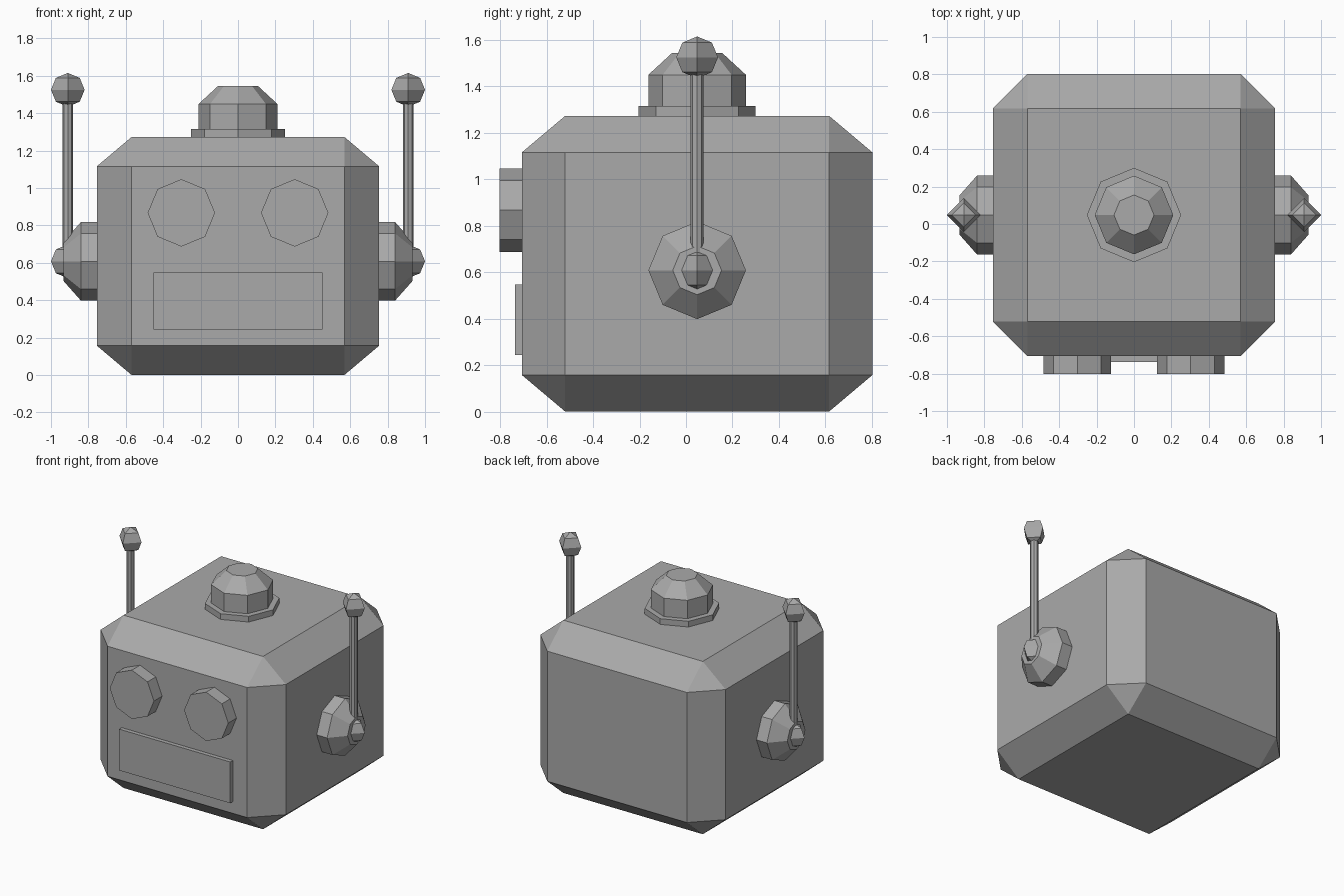
import bpy
import bmesh
import math
from mathutils import Vector, Matrix

cube = bpy.data.objects.get("Cube")
if cube:
    bpy.data.objects.remove(cube, do_unlink=True)

# One plain grey for the whole model
GREY = (0.4, 0.4, 0.4, 1)
grey = bpy.data.materials.new("plain grey")
grey.use_nodes = True
grey.diffuse_color = GREY
grey.node_tree.nodes["Principled BSDF"].inputs["Base Color"].default_value = GREY

MID_Y = 0.048    # centre line of the head
FACE_Y = -0.707  # front plane of the head
SIDE_X = 0.755   # side plane of the head
TOP_Z = 1.273    # top plane of the head


def finish(name, bm):
    bmesh.ops.recalc_face_normals(bm, faces=bm.faces)
    mesh = bpy.data.meshes.new(name)
    bm.to_mesh(mesh)
    bm.free()
    mesh.materials.append(grey)
    obj = bpy.data.objects.new(name, mesh)
    bpy.context.collection.objects.link(obj)
    return obj


def turned(name, origin, axis, profile, sides=8):
    """Stack of (radius, distance) rings along an axis, capped at both ends."""
    turn = Vector((0, 0, 1)).rotation_difference(Vector(axis)).to_matrix()
    bm = bmesh.new()
    rings = []
    for radius, dist in profile:
        ring = []
        for i in range(sides):
            a = math.tau * i / sides
            point = Vector((radius * math.cos(a), radius * math.sin(a), dist))
            ring.append(bm.verts.new(Vector(origin) + turn @ point))
        rings.append(ring)
    for low, high in zip(rings, rings[1:]):
        for i in range(sides):
            j = (i + 1) % sides
            bm.faces.new((low[i], low[j], high[j], high[i]))
    bm.faces.new(rings[0])
    bm.faces.new(rings[-1])
    return finish(name, bm)


def box(name, centre, size, bevel=0):
    """Box; the bevel is cut on a unit-style cube first so it scales with it."""
    bm = bmesh.new()
    bmesh.ops.create_cube(bm, size=1)
    if bevel:
        bmesh.ops.bevel(bm, geom=bm.edges[:], offset=bevel, segments=1,
                        affect='EDGES', clamp_overlap=True)
    bm.transform(Matrix.Translation(centre) @ Matrix.Diagonal((*size, 1)))
    return finish(name, bm)


def ball(name, centre, radius):
    """Four-sided ball with points on the axes."""
    bm = bmesh.new()
    bmesh.ops.create_uvsphere(bm, u_segments=4, v_segments=4, radius=radius)
    bm.transform(Matrix.Translation(centre))
    return finish(name, bm)


# Head block with chamfered edges
box("head", (0, MID_Y, TOP_Z / 2), (2 * SIDE_X, 2 * SIDE_X, TOP_Z), bevel=0.1235)

# Mouth plate
box("mouth", (0, FACE_Y - 0.015, 0.395), (0.905, 0.03, 0.304))

# Lamp on top
turned("lamp_base", (0, MID_Y, TOP_Z), (0, 0, 1), [(0.252, 0), (0.252, 0.042)])
turned("lamp_dome", (0, MID_Y, TOP_Z), (0, 0, 1),
       [(0.21, 0.042), (0.21, 0.177), (0.107, 0.272)])

# Paired parts
for side, s in (("left", 1), ("right", -1)):
    turned(side + "_eye", (s * 0.303, FACE_Y, 0.867), (0, -1, 0),
           [(0.18, 0), (0.18, 0.096)])
    turned(side + "_ear", (s * SIDE_X, MID_Y, 0.608), (s, 0, 0),
           [(0.21, 0), (0.21, 0.085), (0.105, 0.178)])
    ball(side + "_ear_knob", (s * 0.91, MID_Y, 0.608), 0.09)
    turned(side + "_antenna_rod", (s * 0.91, MID_Y, 0.608), (0, 0, 1),
           [(0.028, 0), (0.028, 0.917)])
    ball(side + "_antenna_ball", (s * 0.91, MID_Y, 1.525), 0.09)
